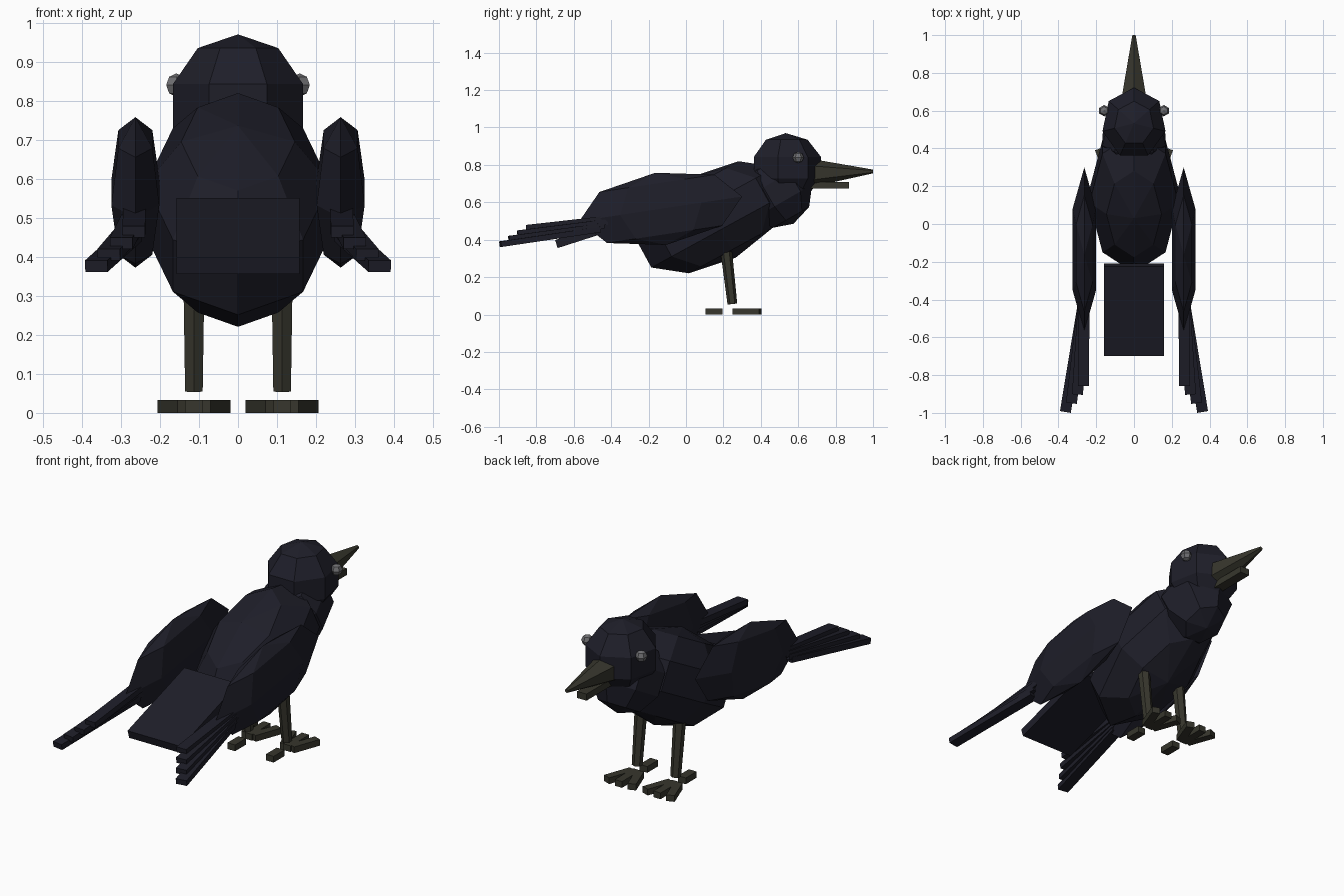
import bpy, bmesh, math
from mathutils import Matrix, Vector

if "Cube" in bpy.data.objects:
    bpy.data.objects.remove(bpy.data.objects["Cube"])


def material(name, rgb):
    m = bpy.data.materials.new(name)
    m.diffuse_color = (*rgb, 1)
    m.use_nodes = True
    m.node_tree.nodes["Principled BSDF"].inputs["Base Color"].default_value = m.diffuse_color
    return m


PLUMAGE = material("black_plumage", (0.013, 0.013, 0.022))
HORN = material("dark_horn", (0.038, 0.037, 0.026))
EYE = material("eye_grey", (0.16, 0.16, 0.17))


def finish(name, bm, mat, matrix):
    bmesh.ops.transform(bm, matrix=matrix, verts=bm.verts)
    bmesh.ops.recalc_face_normals(bm, faces=bm.faces)
    me = bpy.data.meshes.new(name)
    bm.to_mesh(me)
    bm.free()
    me.materials.append(mat)
    ob = bpy.data.objects.new(name, me)
    bpy.context.collection.objects.link(ob)
    return ob


def ellipsoid(name, mat, centre, radii, segs, rings, tilt=0.0):
    """Faceted sphere with a column of corners facing +y, tilted about x."""
    bm = bmesh.new()
    top, bottom = bm.verts.new((0, 0, 1)), bm.verts.new((0, 0, -1))
    rows = []
    for r in range(1, rings):
        a = math.pi * r / rings
        rows.append([bm.verts.new((math.sin(a) * math.sin(2 * math.pi * s / segs),
                                   math.sin(a) * math.cos(2 * math.pi * s / segs),
                                   math.cos(a))) for s in range(segs)])
    for s in range(segs):
        n = (s + 1) % segs
        bm.faces.new((top, rows[0][s], rows[0][n]))
        bm.faces.new((bottom, rows[-1][n], rows[-1][s]))
        for a, b in zip(rows, rows[1:]):
            bm.faces.new((a[s], b[s], b[n], a[n]))
    m = (Matrix.Translation(centre) @ Matrix.Rotation(tilt, 4, 'X')
         @ Matrix.Diagonal((*radii, 1)))
    return finish(name, bm, mat, m)


def box(name, mat, centre, size, tilt=0.0, yaw=0.0):
    bm = bmesh.new()
    bmesh.ops.create_cube(bm, size=1)
    m = (Matrix.Translation(centre) @ Matrix.Rotation(yaw, 4, 'Z')
         @ Matrix.Rotation(tilt, 4, 'X') @ Matrix.Diagonal((*size, 1)))
    return finish(name, bm, mat, m)


def bar(name, mat, a, b, width, thick):
    """Flat box running from a to b."""
    a, b = Vector(a), Vector(b)
    d = b - a
    tilt = math.atan2(d.z, math.hypot(d.x, d.y))
    return box(name, mat, (a + b) / 2, (width, d.length, thick),
               tilt, math.atan2(-d.x, d.y))


def cone(name, mat, a, b, r1, r2, sides):
    a, b = Vector(a), Vector(b)
    d = b - a
    bm = bmesh.new()
    bmesh.ops.create_cone(bm, cap_ends=True, segments=sides, radius1=r1,
                          radius2=r2, depth=d.length)
    q = Vector((0, 0, 1)).rotation_difference(d).to_matrix().to_4x4()
    return finish(name, bm, mat, Matrix.Translation((a + b) / 2) @ q)


# Body, breast, head and tail
ellipsoid("body", PLUMAGE, (0, 0.148, 0.52), (0.248, 0.443, 0.246), 8, 5, 0.5)
ellipsoid("breast", PLUMAGE, (0, 0.48, 0.65), (0.18, 0.2, 0.19), 7, 5, 0.52)
ellipsoid("head", PLUMAGE, (0, 0.533, 0.785), (0.18, 0.199, 0.185), 7, 5)
box("tail", PLUMAGE, (0, -0.455, 0.453), (0.315, 0.5, 0.045), 0.31)

# Beak
cone("upper_beak", HORN, (0, 0.66, 0.757), (0, 1.0, 0.765), 0.077, 0.01, 6)
box("lower_beak", HORN, (0, 0.765, 0.69), (0.055, 0.215, 0.035))

for side, label in ((1, "right"), (-1, "left")):
    ellipsoid(label + "_eye", EYE, (side * 0.158, 0.6, 0.84),
              (0.03, 0.03, 0.03), 6, 4)

    # Wing with a fan of four long feathers
    ellipsoid(label + "_wing", PLUMAGE, (side * 0.263, -0.135, 0.565),
              (0.071, 0.44, 0.195), 6, 4, 0.15)
    for i in range(4):
        t = i / 3
        root = (side * (0.275 - 0.01 * t), -0.46 + 0.06 * t, 0.455 + 0.06 * t)
        tip = (side * (0.363 - 0.096 * t), -0.993 + 0.138 * t, 0.376 + 0.088 * t)
        bar(f"{label}_feather_{i + 1}", PLUMAGE, root, tip, 0.058, 0.03)

    # Leg and toes
    x = side * 0.113
    cone(label + "_leg", HORN, (x, 0.215, 0.34), (x, 0.248, 0.056),
         0.031, 0.026, 6)
    for name, k in (("inner", -side), ("middle", 0), ("outer", side)):
        box(f"{label}_{name}_toe", HORN, (x + k * 0.048, 0.327, 0.0165),
            (0.042, 0.155 if k == 0 else 0.15, 0.033), 0, -0.35 * k)
    box(label + "_back_toe", HORN, (x, 0.15, 0.0165), (0.045, 0.09, 0.033))
